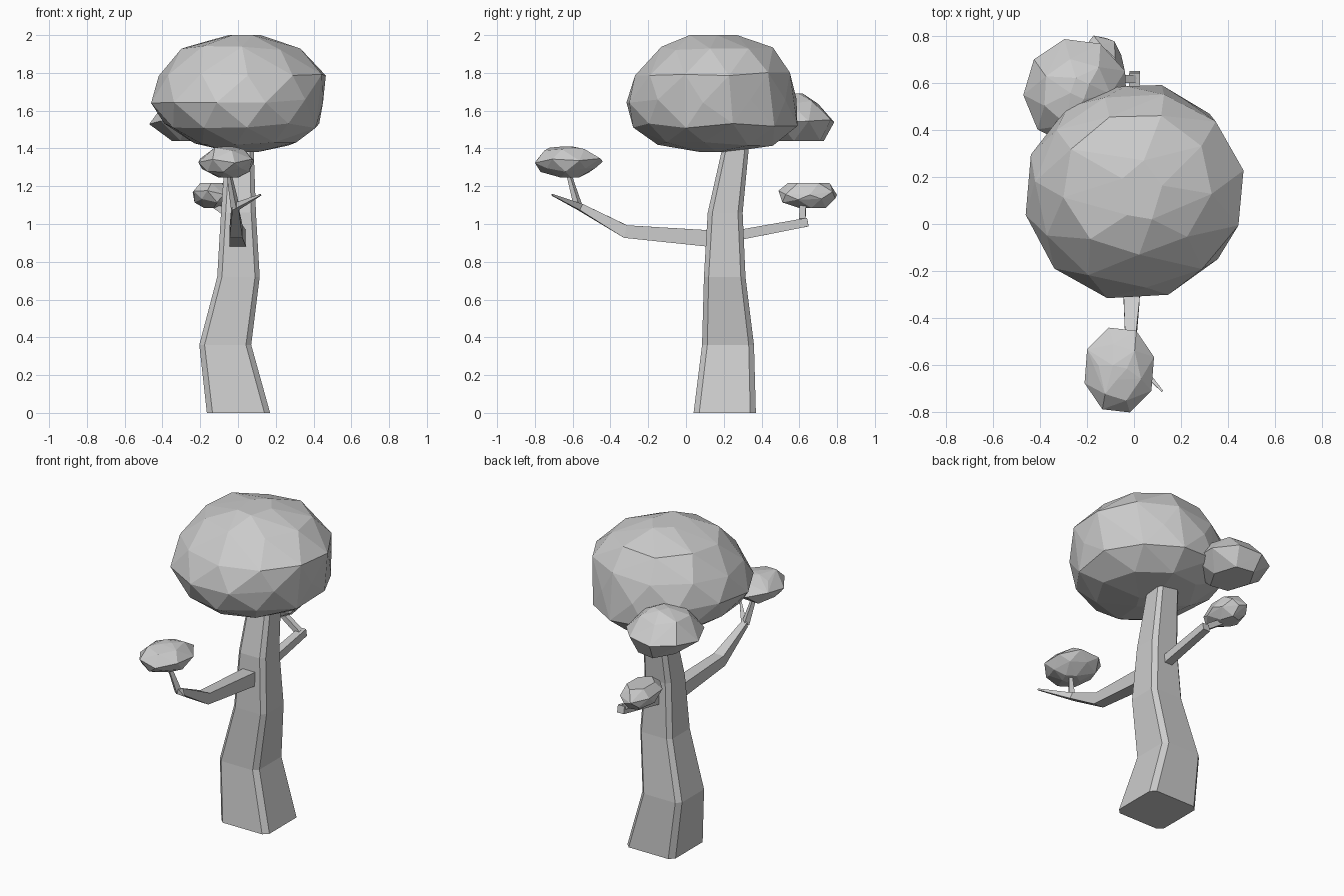
import bpy, bmesh, math
from mathutils import Vector

if "Cube" in bpy.data.objects:
    bpy.data.objects.remove(bpy.data.objects["Cube"])


def finish(name, bm):
    bmesh.ops.recalc_face_normals(bm, faces=bm.faces[:])
    mesh = bpy.data.meshes.new(name)
    bm.to_mesh(mesh)
    bm.free()
    obj = bpy.data.objects.new(name, mesh)
    bpy.context.collection.objects.link(obj)
    return obj


def loft(name, rings):
    """Skin a list of equal-length point rings and cap both ends."""
    bm = bmesh.new()
    loops = [[bm.verts.new(p) for p in ring] for ring in rings]
    n = len(loops[0])
    for a, b in zip(loops, loops[1:]):
        for i in range(n):
            j = (i + 1) % n
            bm.faces.new((a[i], a[j], b[j], b[i]))
    bm.faces.new(loops[0])
    bm.faces.new(loops[-1])
    return finish(name, bm)


def branch(name, path):
    """Square tapering limb; path entries are (x, y, z, half width)."""
    pts = [Vector(p[:3]) for p in path]
    rings = []
    for i, p in enumerate(pts):
        d = (pts[min(i + 1, len(pts) - 1)] - pts[max(i - 1, 0)]).normalized()
        side = d.cross(Vector((0, 0, 1))).normalized()
        up = side.cross(d)
        h = path[i][3]
        rings.append([p + side * h * s + up * h * t
                      for s, t in ((1, 1), (-1, 1), (-1, -1), (1, -1))])
    return loft(name, rings)


def foliage(name, layers, phase=0.0):
    """Faceted clump: hull of staggered rings (z, x0, x1, y0, y1, sides)."""
    bm = bmesh.new()
    for k, (z, x0, x1, y0, y1, n) in enumerate(layers):
        ang = [phase + 2 * math.pi * (i + 0.5 * (k % 2)) / n for i in range(n)]
        cs, sn = [math.cos(a) for a in ang], [math.sin(a) for a in ang]
        for c, s in zip(cs, sn):
            u = (c - min(cs)) / (max(cs) - min(cs))
            v = (s - min(sn)) / (max(sn) - min(sn))
            wob = 0.012 * math.sin(5 * s + 3 * c + k) if 0 < k < len(layers) - 1 else 0
            bm.verts.new((x0 + u * (x1 - x0), y0 + v * (y1 - y0), z + wob))
    res = bmesh.ops.convex_hull(bm, input=bm.verts[:])
    junk = {g for g in res["geom_interior"] + res["geom_unused"]
            if isinstance(g, bmesh.types.BMVert)}
    bmesh.ops.delete(bm, geom=list(junk), context='VERTS')
    return finish(name, bm)


# Trunk: square with chamfered corners, bending as it rises
trunk = []
for z, x0, x1, y0, y1, c in [
        (0.00, -0.165, 0.17, 0.04, 0.37, 0.03),
        (0.36, -0.205, 0.07, 0.085, 0.36, 0.028),
        (0.72, -0.11, 0.115, 0.095, 0.315, 0.025),
        (1.06, -0.09, 0.095, 0.115, 0.30, 0.025),
        (1.48, -0.06, 0.08, 0.21, 0.34, 0.02)]:
    trunk.append([(x0 + c, y0, z), (x1 - c, y0, z), (x1, y0 + c, z), (x1, y1 - c, z),
                  (x1 - c, y1, z), (x0 + c, y1, z), (x0, y1 - c, z), (x0, y0 + c, z)])
loft("trunk", trunk)

# Branches and the twigs holding the small clumps
branch("front_branch", [(0, 0.14, 0.922, 0.044), (-0.01, -0.32, 0.96, 0.034),
                        (-0.015, -0.56, 1.09, 0.018), (0.12, -0.71, 1.155, 0.004)])
branch("front_twig", [(-0.015, -0.57, 1.09, 0.017), (-0.05, -0.625, 1.28, 0.009)])
branch("back_branch", [(0, 0.27, 0.94, 0.027), (0.003, 0.645, 1.01, 0.023)])
branch("back_twig", [(0, 0.615, 1.015, 0.017), (-0.14, 0.62, 1.11, 0.016)])

# Main crown
foliage("main_crown", [
    (2.00, -0.05, 0.12, 0.02, 0.27, 5),
    (1.93, -0.30, 0.33, -0.13, 0.46, 9),
    (1.79, -0.42, 0.465, -0.27, 0.55, 11),
    (1.65, -0.46, 0.45, -0.315, 0.585, 11),
    (1.52, -0.39, 0.43, -0.28, 0.59, 11),
    (1.425, -0.23, 0.31, -0.15, 0.46, 8),
    (1.38, -0.03, 0.10, 0.08, 0.22, 4)], 0.2)

# Crown lobe at back left
foliage("back_crown", [
    (1.69, -0.27, -0.19, 0.53, 0.62, 4),
    (1.645, -0.38, -0.10, 0.42, 0.70, 7),
    (1.54, -0.47, -0.03, 0.33, 0.785, 9),
    (1.44, -0.35, -0.12, 0.45, 0.73, 6)], 0.4)

# Small clumps on the branches
foliage("front_clump", [
    (1.41, -0.09, -0.03, -0.66, -0.60, 3),
    (1.392, -0.15, 0.03, -0.75, -0.51, 6),
    (1.335, -0.21, 0.085, -0.80, -0.44, 8),
    (1.285, -0.19, 0.06, -0.77, -0.48, 8),
    (1.245, -0.10, 0.0, -0.66, -0.57, 5)], 0.3)
foliage("back_clump", [
    (1.217, -0.20, -0.08, 0.54, 0.76, 6),
    (1.165, -0.24, -0.04, 0.49, 0.80, 7),
    (1.125, -0.23, -0.05, 0.51, 0.79, 7),
    (1.085, -0.18, -0.09, 0.60, 0.74, 5)], 0.5)
